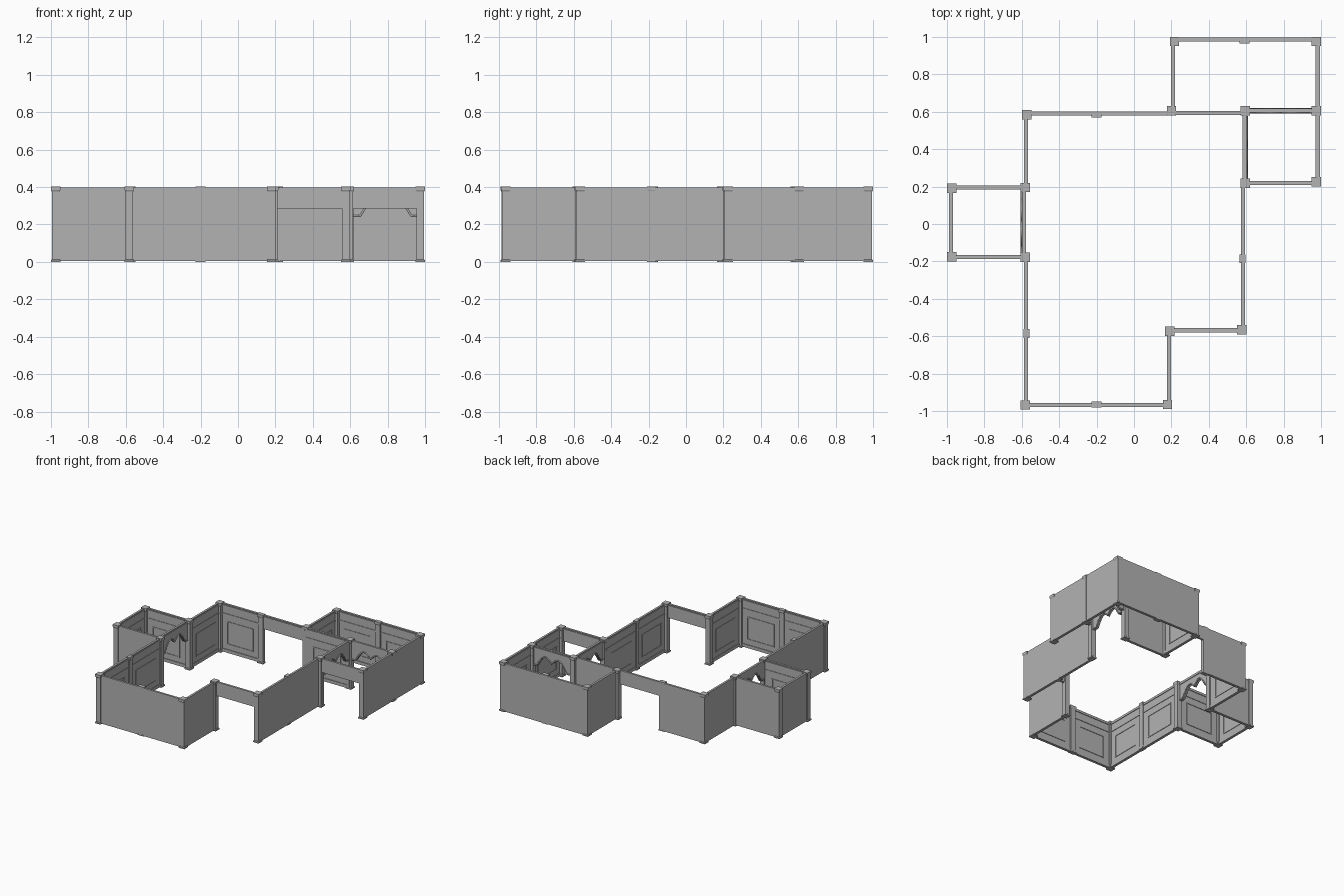
import bpy, bmesh, math
from mathutils import Vector

cube = bpy.data.objects.get("Cube")
if cube:
    bpy.data.objects.remove(cube, do_unlink=True)

stone = bpy.data.materials.new("grey_stone")
stone.use_nodes = True
GREY = (0.45, 0.45, 0.45, 1)
stone.diffuse_color = GREY
stone.node_tree.nodes["Principled BSDF"].inputs["Base Color"].default_value = GREY

THICK = 0.017
TOP = 0.398
HEAD = 0.285


def finish(name, bm):
    bmesh.ops.recalc_face_normals(bm, faces=bm.faces[:])
    mesh = bpy.data.meshes.new(name)
    bm.to_mesh(mesh)
    bm.free()
    mesh.materials.append(stone)
    obj = bpy.data.objects.new(name, mesh)
    bpy.context.collection.objects.link(obj)
    return obj


class Frame:
    """Wall space: u along the wall, n towards the room on its left, z up."""
    def __init__(self, a, b):
        self.a = Vector((*a, 0))
        d = Vector((*b, 0)) - self.a
        self.length = d.length
        self.u = d.normalized()
        self.n = Vector((-self.u.y, self.u.x, 0))

    def at(self, u, n, z):
        return self.a + self.u * u + self.n * n + Vector((0, 0, z))


def slab(bm, f, outline, n0, n1):
    face = bm.faces.new([bm.verts.new(f.at(u, n0, z)) for u, z in outline])
    out = bmesh.ops.extrude_face_region(bm, geom=[face])
    verts = [v for v in out["geom"] if isinstance(v, bmesh.types.BMVert)]
    bmesh.ops.translate(bm, verts=verts, vec=f.n * (n1 - n0))


def strip(bm, f, u0, u1, z0, z1, n0, n1):
    slab(bm, f, [(u0, z0), (u1, z0), (u1, z1), (u0, z1)], n0, n1)


def arch_line(length, jamb):
    """Double-humped arch with a stepped shoulder on each side."""
    mid = length / 2
    half = [(jamb, 0.245), (jamb + 0.035, 0.245)]
    start = jamb + 0.04
    for i in range(11):
        t = i / 10
        half.append((start + (mid - start) * t,
                     0.25 + 0.04 * t + 0.06 * math.sin(math.pi * t)))
    return half + [(length - u, z) for u, z in reversed(half[:-1])]


def moulding(f, line):
    for side in (-1, 1):
        curve = bpy.data.curves.new("arch_moulding", "CURVE")
        curve.dimensions = "3D"
        curve.bevel_depth = 0.006
        curve.bevel_resolution = 1
        spline = curve.splines.new("POLY")
        spline.points.add(len(line) - 1)
        for p, (u, z) in zip(spline.points, line):
            p.co = (*f.at(u, side * THICK / 2, z), 1)
        curve.materials.append(stone)
        bpy.context.collection.objects.link(bpy.data.objects.new("arch_moulding", curve))


def wall(name, a, b, kind="panel"):
    f = Frame(a, b)
    L, h = f.length, THICK / 2
    bm = bmesh.new()
    if kind == "panel":
        outline = [(0, 0.004), (L, 0.004), (L, TOP), (0, TOP)]
    else:
        jamb = 0.022
        head = [(jamb, HEAD), (L - jamb, HEAD)]
        if kind == "arch":
            head = arch_line(L, jamb)
            moulding(f, head)
        outline = ([(0, 0.004), (jamb, 0.004)] + head
                   + [(L - jamb, 0.004), (L, 0.004), (L, TOP), (0, TOP)])
    slab(bm, f, outline, -h, h)
    # rails, skirting and panel frame on the room side
    strip(bm, f, 0, L, 0.375, 0.39, h, h + 0.005)
    if kind == "panel":
        strip(bm, f, 0, L, 0.31, 0.322, h, h + 0.004)
        strip(bm, f, 0, L, 0.004, 0.03, h, h + 0.005)
        u0, u1, z0, z1, w = 0.07, L - 0.07, 0.07, 0.26, 0.008
        for x0, x1, y0, y1 in ((u0, u1, z0, z0 + w), (u0, u1, z1 - w, z1),
                               (u0, u0 + w, z0 + w, z1 - w), (u1 - w, u1, z0 + w, z1 - w)):
            strip(bm, f, x0, x1, y0, y1, h, h + 0.004)
    finish(name, bm)


def post(name, x, y, w, d):
    """Shaft with a stepped base and a flared cap, as stacked square rings."""
    bm = bmesh.new()
    rings = []
    for grow, z in ((0.005, 0), (0.005, 0.01), (0, 0.014), (0, 0.375),
                    (0.005, 0.385), (0.005, 0.403)):
        p, q = w / 2 + grow, d / 2 + grow
        rings.append([bm.verts.new((x + i * p, y + j * q, z))
                      for i, j in ((-1, -1), (1, -1), (1, 1), (-1, 1))])
    bm.faces.new(rings[0])
    bm.faces.new(rings[-1])
    for lo, hi in zip(rings, rings[1:]):
        for i in range(4):
            k = (i + 1) % 4
            bm.faces.new((lo[i], lo[k], hi[k], hi[i]))
    finish(name, bm)


# main hall, counterclockwise
wall("front_wall_a", (-0.58, -0.97), (-0.2, -0.97))
wall("front_wall_b", (-0.2, -0.97), (0.19, -0.97))
wall("front_return_wall", (0.19, -0.97), (0.19, -0.57))
wall("front_doorway", (0.19, -0.57), (0.585, -0.57), "door")
wall("left_wall_a", (0.585, -0.57), (0.585, -0.185))
wall("left_wall_b", (0.585, -0.185), (0.585, 0.216))
wall("left_arch", (0.594, 0.216), (0.594, 0.6), "arch")
wall("back_wall_a", (0.594, 0.595), (0.2, 0.595))
wall("back_doorway", (0.2, 0.593), (-0.2, 0.593), "door")
wall("back_wall_b", (-0.2, 0.593), (-0.58, 0.593))
wall("right_wall_a", (-0.58, 0.593), (-0.58, 0.2))
wall("right_arch", (-0.591, 0.2), (-0.591, -0.179), "arch")
wall("right_wall_b", (-0.58, -0.179), (-0.58, -0.585))
wall("right_wall_c", (-0.58, -0.585), (-0.58, -0.97))

# right alcove
wall("alcove_back_wall", (-0.591, 0.198), (-0.979, 0.198))
wall("alcove_side_wall", (-0.979, 0.198), (-0.979, -0.179))
wall("alcove_front_wall", (-0.979, -0.179), (-0.591, -0.179))

# small entry room and back room
wall("entry_doorway", (0.594, 0.216), (0.984, 0.216), "door")
wall("entry_side_wall", (0.984, 0.216), (0.984, 0.604))
wall("inner_arch", (0.594, 0.604), (0.984, 0.604), "arch")
wall("back_room_side_wall", (0.984, 0.604), (0.984, 0.987))
wall("back_room_wall_a", (0.984, 0.987), (0.59, 0.987))
wall("back_room_wall_b", (0.59, 0.987), (0.206, 0.987))
wall("back_room_end_wall", (0.206, 0.987), (0.206, 0.6))

# corner posts
for x, y in ((0.216, 0.975), (0.974, 0.975), (0.2, 0.605), (0.595, 0.605),
             (0.974, 0.605), (0.595, 0.218), (0.974, 0.226), (0.575, -0.565),
             (0.19, -0.572), (0.179, -0.964), (-0.58, -0.967), (-0.58, -0.178),
             (-0.974, -0.175), (-0.974, 0.19), (-0.58, 0.195), (-0.572, 0.583)):
    post("corner_post", x, y, 0.04, 0.04)

# slim pilasters between bays
for x, y, w, d in ((0.59, 0.979, 0.045, 0.022), (-0.2, 0.586, 0.045, 0.022),
                   (-0.2, -0.963, 0.045, 0.022), (0.579, -0.185, 0.022, 0.036),
                   (-0.573, -0.585, 0.022, 0.036)):
    post("pilaster", x, y, w, d)
